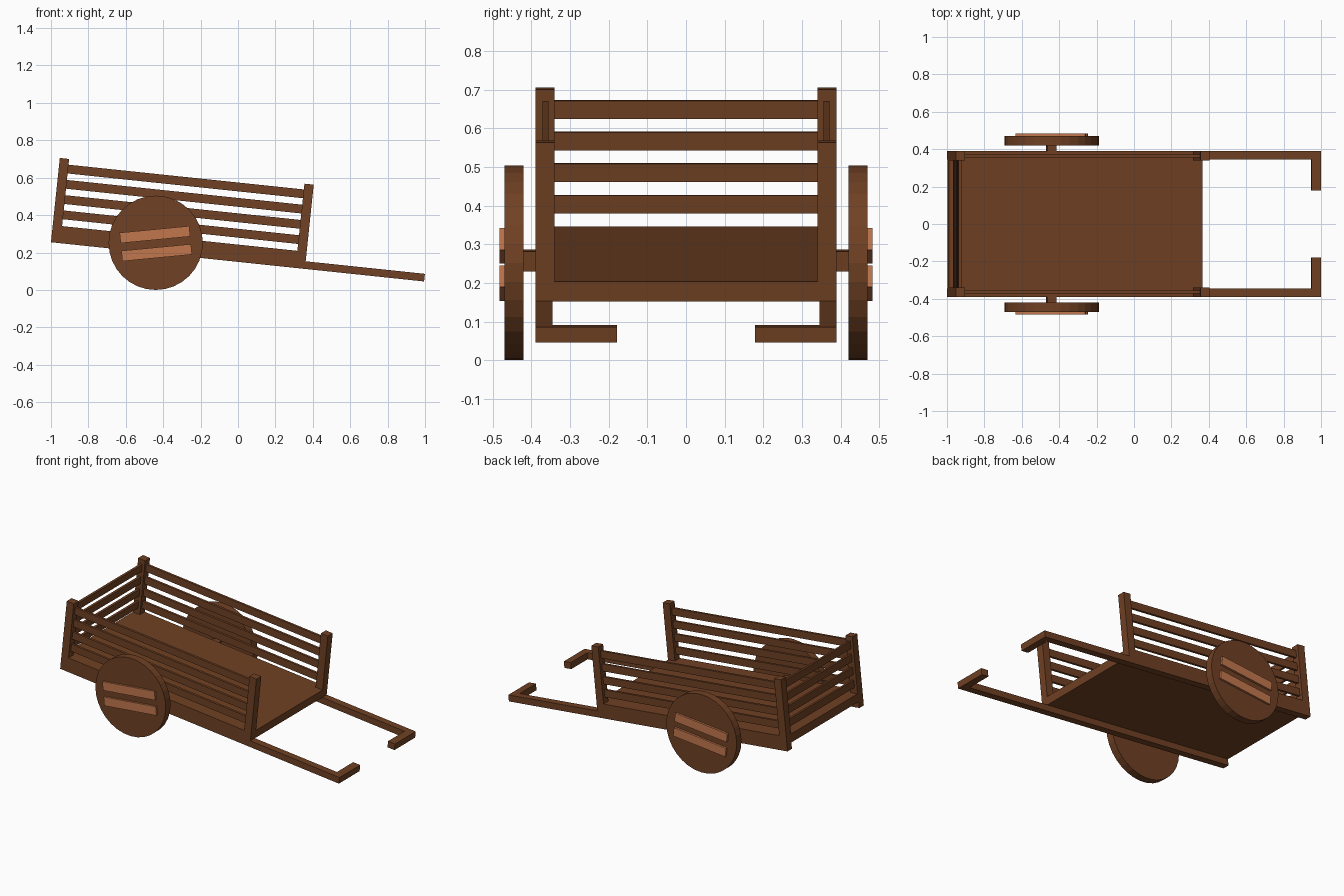
import bpy, math
from mathutils import Matrix, Vector

if "Cube" in bpy.data.objects:
    bpy.data.objects.remove(bpy.data.objects["Cube"])


def material(name, rgb):
    m = bpy.data.materials.new(name)
    m.diffuse_color = (*rgb, 1)
    m.use_nodes = True
    m.node_tree.nodes["Principled BSDF"].inputs["Base Color"].default_value = m.diffuse_color
    return m


WOOD = material("dark wood", (0.162, 0.052, 0.017))
PALE = material("pale wood", (0.54, 0.187, 0.075))

# Cart frame: origin at the rear bottom edge, nose tilted down
TILT = Matrix.Translation((-1.0, 0, 0.255)) @ Matrix.Rotation(math.radians(6), 4, 'Y')
# Wheel frame: origin at the hub, rolled slightly the other way
HUB = Matrix.Translation((-0.44, 0, 0.252)) @ Matrix.Rotation(math.radians(-5.5), 4, 'Y')


def box(name, x, y, z, frame=TILT, mat=WOOD):
    """Box from (min, max) ranges inside a tilted frame."""
    bpy.ops.mesh.primitive_cube_add(size=1)
    ob = bpy.context.object
    ob.name = name
    size = Vector((x[1] - x[0], y[1] - y[0], z[1] - z[0]))
    mid = Vector((sum(x) / 2, sum(y) / 2, sum(z) / 2))
    ob.data.transform(frame @ Matrix.Translation(mid) @ Matrix.Diagonal((*size, 1)))
    ob.data.materials.append(mat)
    return ob


def span(side, a, b):
    """Range a..b on the left or right side."""
    return tuple(sorted((side * a, side * b)))


LENGTH, TOP = 1.365, 0.453
SLATS = [0.129 + 0.082 * i for i in range(4)]

# Floor bed
box("floor", (0, LENGTH), (-0.39, 0.39), (0.04, 0.092))

# Rear slats
for z in SLATS:
    box("rear_slat", (0.018, 0.033), (-0.345, 0.345), (z, z + 0.047))

for s, side in ((-1, "right"), (1, "left")):
    # Shaft with inward grip
    box(side + "_shaft", (0, 2.006), span(s, 0.345, 0.39), (0, 0.041))
    box(side + "_grip", (1.956, 2.006), span(s, 0.178, 0.345), (0, 0.041))
    # Corner posts
    for x in (0, LENGTH - 0.05):
        box(side + "_post", (x, x + 0.05), span(s, 0.34, 0.39), (0.092, TOP))
    # Side slats
    for z in SLATS:
        box(side + "_slat", (0.045, LENGTH - 0.045), span(s, 0.356, 0.371), (z, z + 0.047))
    # Axle stub
    box(side + "_axle", (0.53, 0.58), span(s, 0.37, 0.43), (0.035, 0.087))
    # Solid wheel
    bpy.ops.mesh.primitive_cylinder_add(vertices=32, radius=0.252, depth=0.049)
    wheel = bpy.context.object
    wheel.name = side + "_wheel"
    wheel.data.transform(Matrix.Translation((-0.44, s * 0.4455, 0.252))
                         @ Matrix.Rotation(math.pi / 2, 4, 'X'))
    wheel.data.materials.append(WOOD)
    # Pale planks on the wheel face
    for z in (-0.053, 0.044):
        box(side + "_wheel_plank", (-0.187, 0.187), span(s, 0.468, 0.483),
            (z - 0.028, z + 0.028), HUB, PALE)
